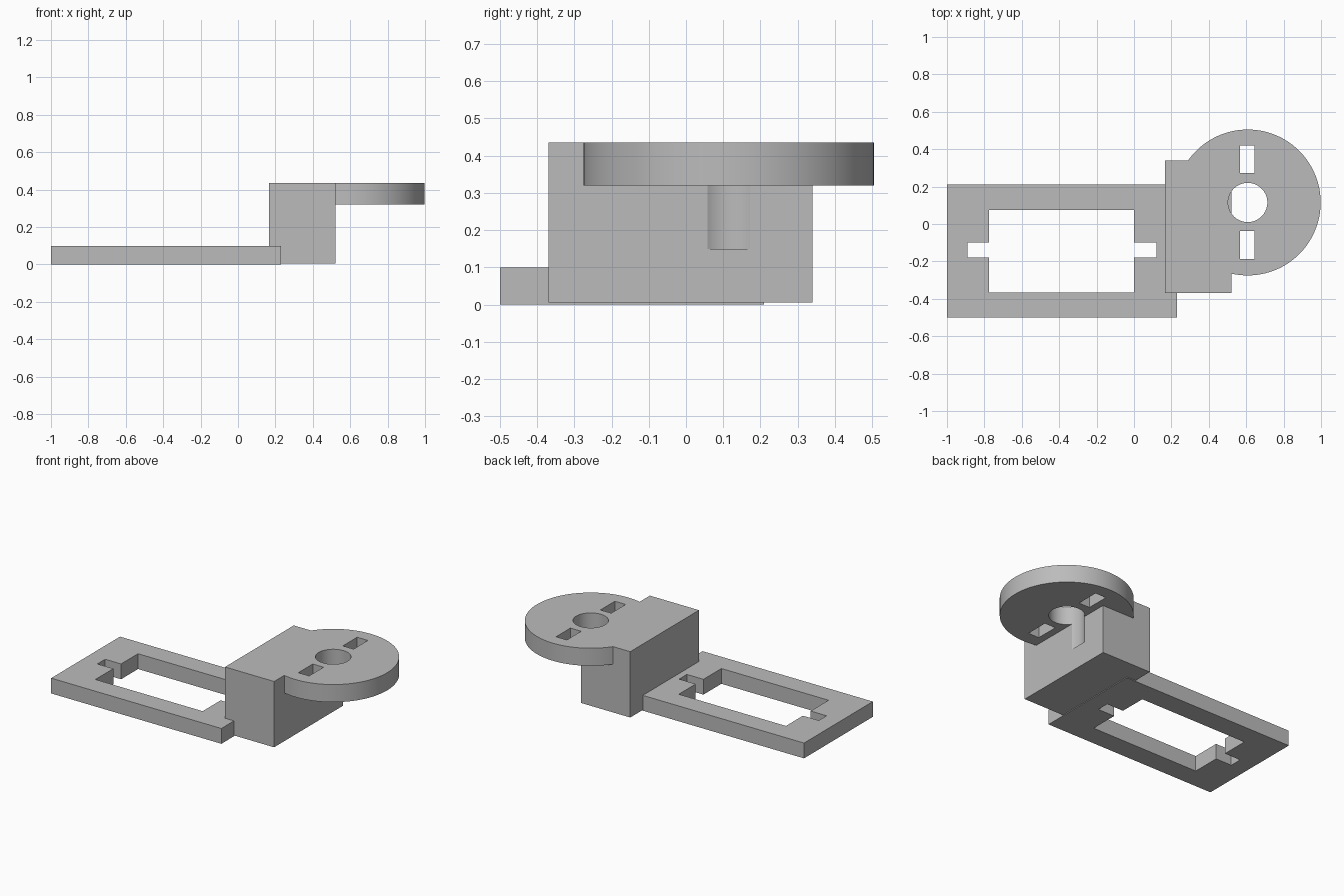
import bpy
import bmesh
from math import radians
from mathutils import Matrix, Vector

cube = bpy.data.objects.get("Cube")
if cube:
    bpy.data.objects.remove(cube, do_unlink=True)

# Single grey material
grey = bpy.data.materials.new("plain grey")
grey.use_nodes = True
color = (0.5, 0.5, 0.5, 1)
grey.diffuse_color = color
grey.node_tree.nodes["Principled BSDF"].inputs["Base Color"].default_value = color


def make(name, bm):
    mesh = bpy.data.meshes.new(name)
    bm.to_mesh(mesh)
    bm.free()
    mesh.materials.append(grey)
    obj = bpy.data.objects.new(name, mesh)
    bpy.context.collection.objects.link(obj)
    return obj


def box(name, x, y, z):
    bm = bmesh.new()
    center = Vector([sum(r) / 2 for r in (x, y, z)])
    size = [r[1] - r[0] for r in (x, y, z)]
    bmesh.ops.create_cube(bm, size=1, matrix=Matrix.LocRotScale(center, None, size))
    return make(name, bm)


def cylinder(name, center, radius, z, sides):
    bm = bmesh.new()
    place = Matrix.Translation((*center, sum(z) / 2))
    bmesh.ops.create_cone(bm, cap_ends=True, segments=sides, radius1=radius,
                          radius2=radius, depth=z[1] - z[0], matrix=place)
    return make(name, bm)


def combine(target, tool, operation):
    """Bake a boolean into the target and discard the tool."""
    mod = target.modifiers.new(operation.lower(), "BOOLEAN")
    mod.operation, mod.solver, mod.object = operation, "EXACT", tool
    bpy.context.view_layer.update()
    graph = bpy.context.evaluated_depsgraph_get()
    baked = bpy.data.meshes.new_from_object(target.evaluated_get(graph))
    target.modifiers.clear()
    target.data = baked
    bpy.data.objects.remove(tool, do_unlink=True)


# Base plate with a window and two end notches
through = (-0.1, 0.2)
plate = box("base_plate", (-1, 0.23), (-0.5, 0.21), (0, 0.1))
combine(plate, box("window", (-0.775, 0), (-0.365, 0.075), through), "DIFFERENCE")
combine(plate, box("notches", (-0.89, 0.12), (-0.18, -0.1), through), "DIFFERENCE")

# Riser block carrying a round head flush with its top
axis = (0.608, 0.115)
bracket = box("mounting_bracket", (0.165, 0.52), (-0.37, 0.34), (0.005, 0.435))
combine(bracket, cylinder("round_head", axis, 0.39, (0.32, 0.435), 128), "UNION")

# Shaft hole that also grooves the block, and two screw slots
combine(bracket, cylinder("shaft_hole", axis, 0.105, (0.15, 0.6), 64), "DIFFERENCE")
for y in ((0.272, 0.42), (-0.187, -0.038)):
    combine(bracket, box("slot", (0.567, 0.645), y, (0.2, 0.6)), "DIFFERENCE")

# One solid, with smooth round walls
combine(bracket, plate, "UNION")
bpy.ops.object.select_all(action="DESELECT")
bracket.select_set(True)
bpy.context.view_layer.objects.active = bracket
bpy.ops.object.shade_smooth_by_angle(angle=radians(30))
